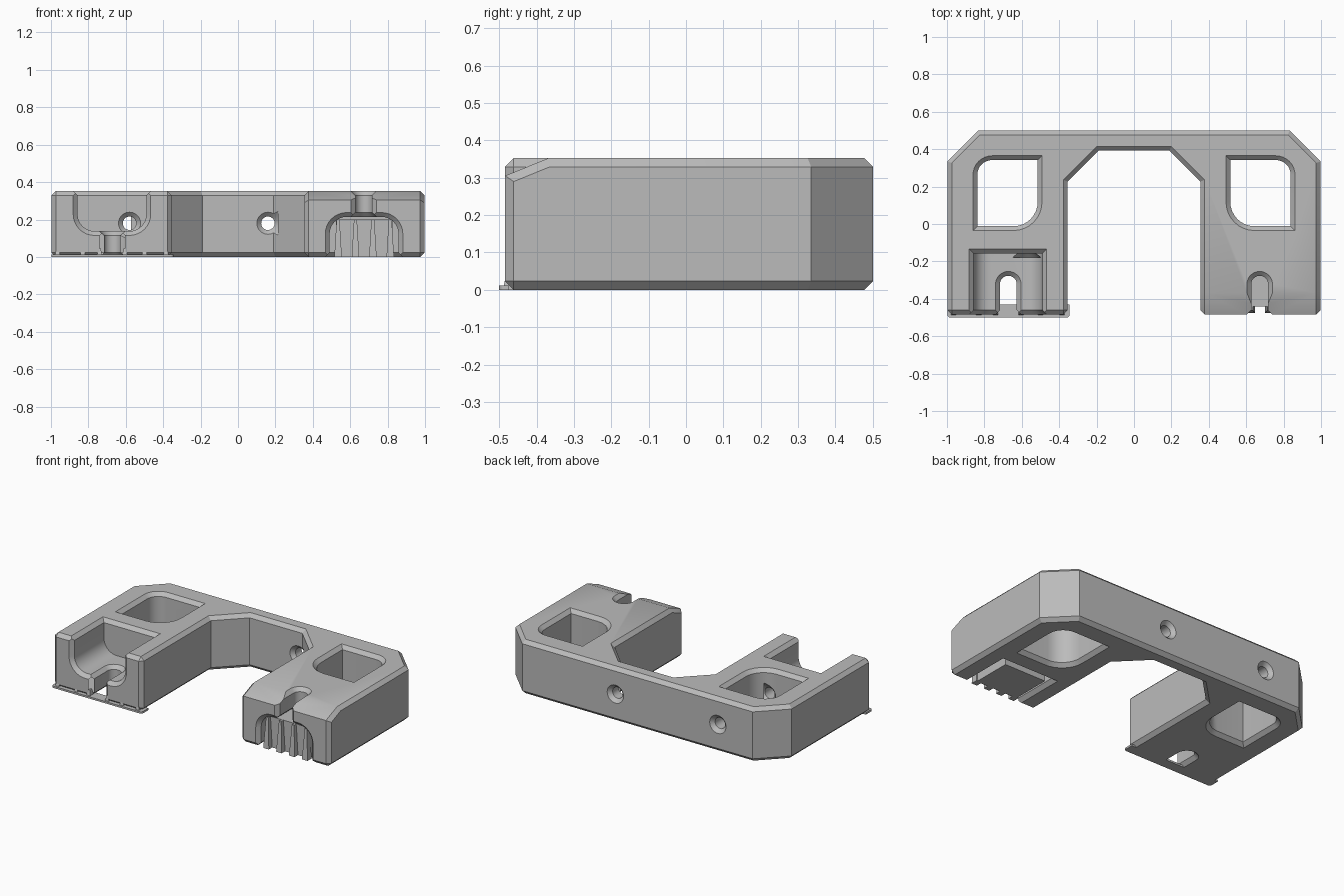
import bpy, bmesh, math
from mathutils import Vector

if "Cube" in bpy.data.objects:
    bpy.data.objects.remove(bpy.data.objects["Cube"], do_unlink=True)

H = 0.352    # body height
B = 0.023    # chamfer size
FRONT = -0.484
SLOT_X = 0.672

grey = bpy.data.materials.new("plain_grey")
grey.use_nodes = True
grey.diffuse_color = (0.5, 0.5, 0.5, 1)
grey.node_tree.nodes["Principled BSDF"].inputs["Base Color"].default_value = (0.5, 0.5, 0.5, 1)


def rounded(corners, steps=8):
    """Closed outline from (x, y, radius) corners, counter-clockwise."""
    pts, n = [], len(corners)
    for i, (x, y, r) in enumerate(corners):
        p = Vector((x, y))
        if not r:
            pts.append(p)
            continue
        a = (Vector(corners[i - 1][:2]) - p).normalized()
        b = (Vector(corners[(i + 1) % n][:2]) - p).normalized()
        for k in range(steps + 1):
            t = k / steps * math.pi / 2
            pts.append(p + a * r * (1 - math.sin(t)) + b * r * (1 - math.cos(t)))
    area = sum(p.cross(pts[(i + 1) % len(pts)]) for i, p in enumerate(pts))
    return pts if area > 0 else pts[::-1]


def grow(pts, d):
    """Offset an outline outwards by d with mitred corners."""
    out = []
    for i, p in enumerate(pts):
        e1 = (p - pts[i - 1]).normalized()
        e2 = (pts[(i + 1) % len(pts)] - p).normalized()
        n1, n2 = Vector((e1.y, -e1.x)), Vector((e2.y, -e2.x))
        out.append(p + (n1 + n2) * d / (1 + n1.dot(n2)))
    return out


def loft(name, pts, sections, axis="z", flip=False):
    """Solid through (position, offset) sections of an outline."""
    bm = bmesh.new()
    rings = []
    for h, d in sections:
        ring = []
        for u, v in grow(pts, d):
            x, y, z = (u, v, h) if axis == "z" else (u, h, v)
            ring.append(bm.verts.new((-x, y, H - z) if flip else (x, y, z)))
        rings.append(ring)
    for r0, r1 in zip(rings, rings[1:]):
        for i in range(len(r0)):
            bm.faces.new((r0[i - 1], r0[i], r1[i], r1[i - 1]))
    bm.faces.new(rings[0])
    bm.faces.new(rings[-1])
    bmesh.ops.recalc_face_normals(bm, faces=bm.faces)
    me = bpy.data.meshes.new(name)
    bm.to_mesh(me)
    bm.free()
    me.materials.append(grey)
    ob = bpy.data.objects.new(name, me)
    bpy.context.collection.objects.link(ob)
    return ob


def apply_modifiers(ob):
    bpy.context.view_layer.objects.active = ob
    for m in list(ob.modifiers):
        bpy.ops.object.modifier_apply(modifier=m.name)


def cut(ob, cutter):
    m = ob.modifiers.new("cut", "BOOLEAN")
    m.operation, m.solver, m.object = "DIFFERENCE", "EXACT", cutter
    apply_modifiers(ob)
    bpy.data.objects.remove(cutter, do_unlink=True)


def rect(x0, x1, y0, y1):
    return rounded([(x0, y0, 0), (x1, y0, 0), (x1, y1, 0), (x0, y1, 0)])


def box(name, x0, x1, y0, y1, z0, z1, taper=0):
    return loft(name, rect(x0, x1, y0, y1), [(z0, 0), (z1, -taper)])


def both_ends(lo, hi):
    """Sections for a hole chamfered on both faces."""
    return [(lo - B, 2 * B), (lo + B, 0), (hi - B, 0), (hi + B, 2 * B)]


# U-shaped body
half = [(0.19, 0.392), (0.355, 0.227), (0.355, FRONT), (0.997, FRONT), (0.997, 0.335), (0.832, 0.5)]
body = loft("body", rounded([(x, y, 0) for x, y in half] + [(-x, y, 0) for x, y in reversed(half)]),
            [(0, 0), (H, 0)])

# Sloped front top of the left leg
slope = rounded([(FRONT - 0.115, 0.305 - 0.047, 0), (FRONT + 0.115, H, 0),
                 (FRONT + 0.115, H + 0.2, 0), (FRONT - 0.115, H + 0.2, 0)])
wedge = loft("wedge", slope, [(0.2, 0), (1.2, 0)])
for v in wedge.data.vertices:
    y, z, x = v.co
    v.co = (x, y, z)
cut(body, wedge)

# Chamfer all square edges
bev = body.modifiers.new("chamfer", "BEVEL")
bev.width, bev.segments, bev.limit_method, bev.angle_limit = B, 1, "ANGLE", math.radians(75)
apply_modifiers(body)

# Windows through each arm
for s in (-1, 1):
    outline = rounded([(s * 0.515, -0.012, 0.13), (s * 0.838, -0.012, 0),
                       (s * 0.838, 0.342, 0.08), (s * 0.515, 0.342, 0)])
    cut(body, loft("window", outline, both_ends(0, H)))

# Front pockets with keyhole slots: open upwards on one leg, downwards on the other
L, R, BACK, FLOOR = -0.858, -0.49, -0.157, 0.138
front_flare = [(FRONT - B, 2 * B), (FRONT + B, 0)]
for flip in (False, True):
    channel = rounded([(L, FLOOR, 0.09), (R, FLOOR, 0.09), (R, 0.6, 0), (L, 0.6, 0)])
    cut(body, loft("channel", channel, front_flare + [(BACK, 0)], "y", flip))
    cut(body, loft("channel_rim", rect(L, R, -0.8, BACK), [(H - B, 0), (H + B, 2 * B)], "z", flip))
    w = 0.045
    slot = rounded([(-SLOT_X - w, -0.8, 0), (-SLOT_X + w, -0.8, 0),
                    (-SLOT_X + w, -0.277, w * 0.98), (-SLOT_X - w, -0.277, w * 0.98)])
    cut(body, loft("slot", slot, both_ends(0, FLOOR), "z", flip))
    cut(body, loft("slot_front", rect(-SLOT_X - w, -SLOT_X + w, -0.2, 0.25),
                   front_flare + [(FRONT + 2 * B, 0)], "y", flip))

# Screw holes running front to back
for x, walls in ((-0.58, [(BACK, -0.012), (0.342, 0.5)]), (0.16, [(0.392, 0.5)])):
    ring = [Vector((x + 0.036 * math.cos(a), 0.18 + 0.036 * math.sin(a)))
            for a in (k * math.tau / 24 for k in range(24))]
    for lo, hi in walls:
        cut(body, loft("screw_hole", ring, both_ends(lo, hi), "y"))

# Support block with tapered fins inside the left pocket
parts = [body, box("support_block", 0.525, 0.825, -0.44, -0.18, 0, 0.2)]
for i in range(4):
    x = 0.535 + i * 0.093
    parts.append(box("support_fin", x - 0.02, x + 0.02, -0.475, -0.43, 0, 0.2, 0.012))

# Thin brim under the right leg, with small struts up to the front edge
parts.append(loft("brim", rounded([(-0.997, -0.5, 0.015), (-0.345, -0.5, 0.015),
                                   (-0.345, -0.43, 0), (-0.997, -0.43, 0)]), [(0, 0), (0.012, 0)]))
for x in (-0.965, -0.83, -0.74, -0.605, -0.5, -0.385):
    parts.append(box("brim_strut", x - 0.014, x + 0.014, -0.488, -0.45, 0.01, 0.045, 0.008))

for ob in parts:
    bpy.ops.object.select_all(action="DESELECT")
    ob.select_set(True)
    bpy.context.view_layer.objects.active = ob
    bpy.ops.object.shade_smooth_by_angle(angle=math.radians(30))
